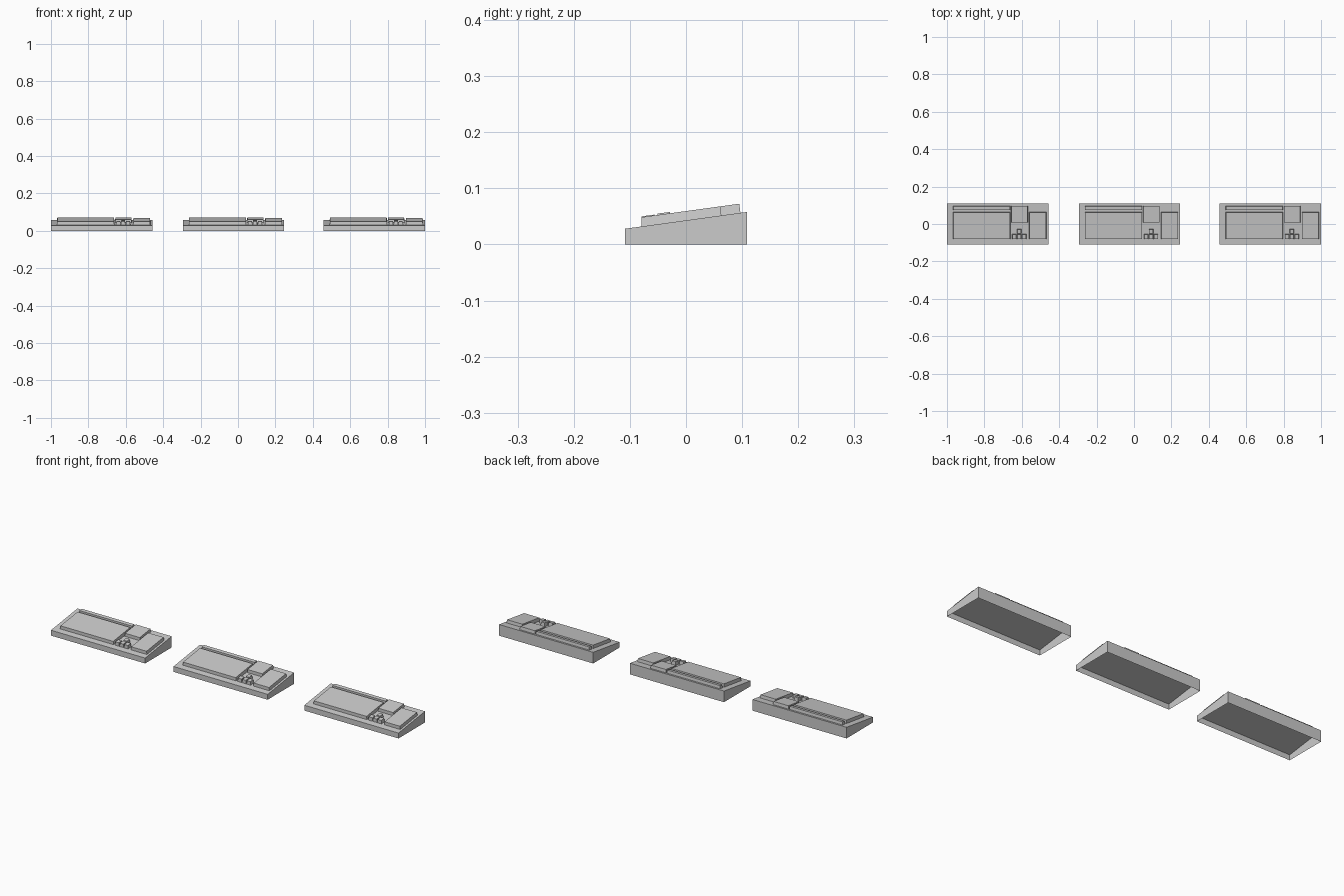
import bpy

if "Cube" in bpy.data.objects:
    bpy.data.objects.remove(bpy.data.objects["Cube"])

HALF_W, HALF_D = 0.271, 0.109
FRONT_Z, BACK_Z = 0.028, 0.058
TAPER = 0.002


def deck(y):
    """Height of the sloping case top at depth y."""
    return FRONT_Z + (BACK_Z - FRONT_Z) * (y + HALF_D) / (2 * HALF_D)


def open_block(name, x0, x1, y0, y1, bottom, top, taper, parent_x):
    """Five-sided block, open underneath, with sloping top."""
    t = taper
    low = [(x0, y0), (x1, y0), (x1, y1), (x0, y1)]
    high = [(x0 + t, y0), (x1 - t, y0), (x1 - t, y1 - t), (x0 + t, y1 - t)]
    verts = [(x, y, bottom(y)) for x, y in low] + [(x, y, top(y)) for x, y in high]
    faces = [(4, 5, 6, 7)]
    faces += [(i, (i + 1) % 4, (i + 1) % 4 + 4, i + 4) for i in range(4)]
    mesh = bpy.data.meshes.new(name)
    mesh.from_pydata(verts, [], faces)
    obj = bpy.data.objects.new(name, mesh)
    obj.location.x = parent_x
    bpy.context.collection.objects.link(obj)
    return obj


# Key groups: name, x range, y range, height above the deck
KEYS = [
    ("main_keys", -0.239, 0.068, -0.079, 0.063, 0.0165),
    ("function_row", -0.239, 0.068, 0.076, 0.096, 0.0155),
    ("navigation_keys", 0.072, 0.161, 0.007, 0.097, 0.0165),
    ("number_pad", 0.168, 0.260, -0.079, 0.063, 0.0165),
    ("arrow_left", 0.077, 0.101, -0.079, -0.054, 0.018),
    ("arrow_down", 0.103, 0.127, -0.079, -0.054, 0.018),
    ("arrow_right", 0.129, 0.153, -0.079, -0.054, 0.018),
    ("arrow_up", 0.103, 0.127, -0.051, -0.027, 0.019),
]

# Three identical keyboards in a row
for n, cx in enumerate((-0.729, -0.024, 0.729), 1):
    # Wedge-shaped case
    open_block(f"case_{n}", -HALF_W, HALF_W, -HALF_D, HALF_D,
               lambda y: 0.0, deck, 0.0, cx)
    # Raised key groups
    for name, x0, x1, y0, y1, h in KEYS:
        open_block(f"{name}_{n}", x0, x1, y0, y1, deck,
                   lambda y, h=h: deck(y) + h, TAPER, cx)
